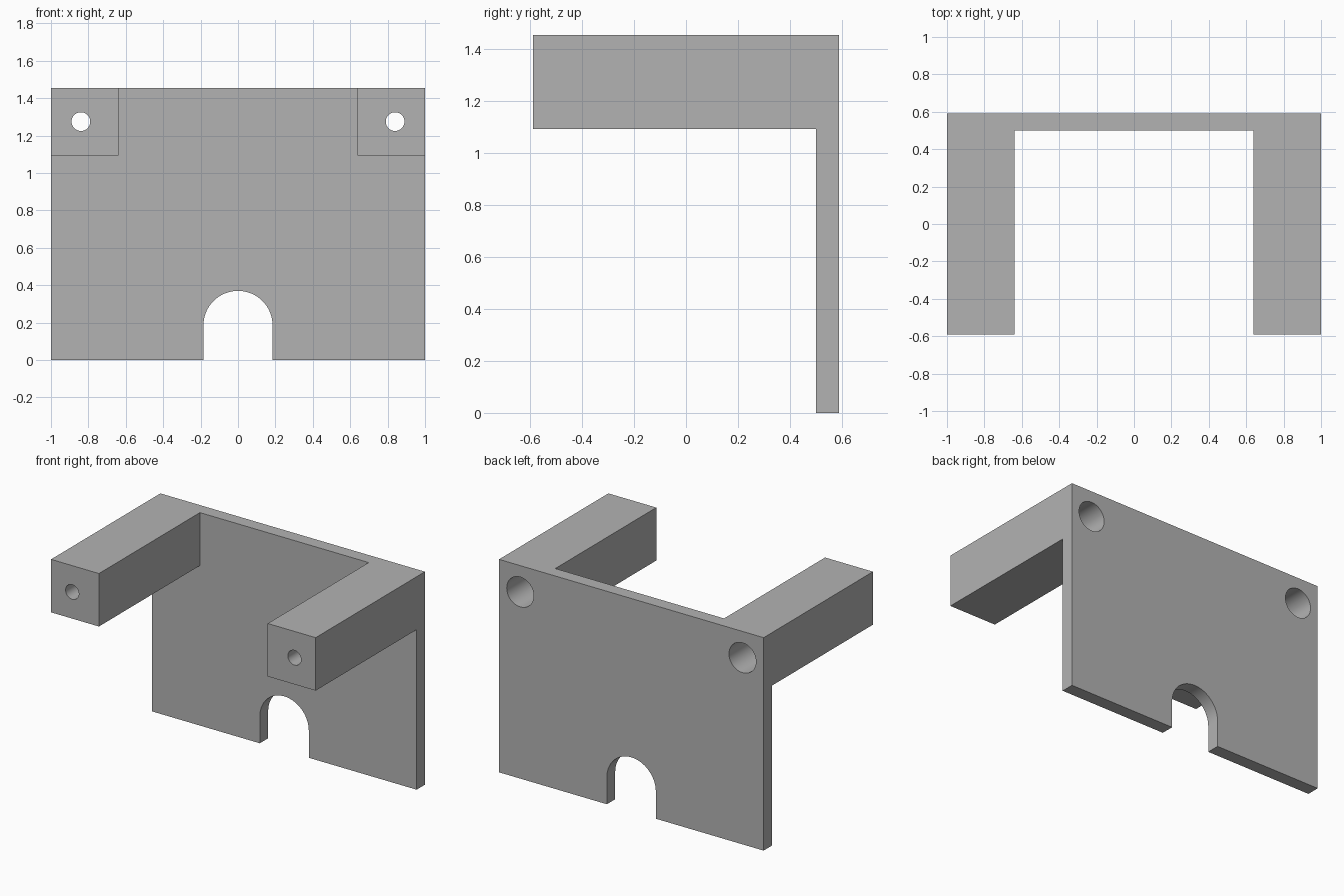
import bpy, bmesh
from math import pi, cos, sin
from mathutils import Matrix, Vector

if "Cube" in bpy.data.objects:
    bpy.data.objects.remove(bpy.data.objects["Cube"], do_unlink=True)

# Overall sizes
BACK, FRONT, TOP = 0.59, -0.59, 1.455
PLATE_FRONT = 0.5
ARM = 0.362
ARCH_R = 0.185
HOLE_X, HOLE_Z = 0.84, 1.275
BORE_END = -0.23

grey = bpy.data.materials.new("plain grey")
grey.use_nodes = True
colour = (0.45, 0.45, 0.45, 1)
grey.diffuse_color = colour
grey.node_tree.nodes["Principled BSDF"].inputs["Base Color"].default_value = colour


def make_object(name, bm):
    bmesh.ops.recalc_face_normals(bm, faces=bm.faces)
    mesh = bpy.data.meshes.new(name)
    bm.to_mesh(mesh)
    bm.free()
    mesh.materials.append(grey)
    obj = bpy.data.objects.new(name, mesh)
    bpy.context.collection.objects.link(obj)
    return obj


def extrude_outline(name, outline, y0, y1):
    """Extrude an x-z outline along y."""
    bm = bmesh.new()
    face = bm.faces.new([bm.verts.new((x, y0, z)) for x, z in outline])
    grown = bmesh.ops.extrude_face_region(bm, geom=[face])["geom"]
    moved = [v for v in grown if isinstance(v, bmesh.types.BMVert)]
    bmesh.ops.translate(bm, verts=moved, vec=(0, y1 - y0, 0))
    return make_object(name, bm)


def cylinder(name, x, z, radius, y0, y1):
    bm = bmesh.new()
    place = Matrix.Translation(Vector((x, (y0 + y1) / 2, z))) @ Matrix.Rotation(pi / 2, 4, "X")
    bmesh.ops.create_cone(bm, cap_ends=True, segments=64, radius1=radius,
                          radius2=radius, depth=y1 - y0, matrix=place)
    return make_object(name, bm)


def combine(target, tool, operation):
    bpy.context.view_layer.objects.active = target
    mod = target.modifiers.new(operation.lower(), "BOOLEAN")
    mod.operation, mod.solver, mod.object = operation, "EXACT", tool
    bpy.ops.object.modifier_apply(modifier=mod.name)
    bpy.data.objects.remove(tool, do_unlink=True)


# Back plate with the arched cable opening in its lower edge
arch = [(ARCH_R * cos(pi * i / 32), ARCH_R + ARCH_R * sin(pi * i / 32)) for i in range(33)]
outline = [(-1, 0), (-1, TOP), (1, TOP), (1, 0), (ARCH_R, 0)] + arch + [(-ARCH_R, 0)]
bracket = extrude_outline("mounting_bracket", outline, PLATE_FRONT, BACK)

# Square arms reaching forward from the upper corners
for side in (-1, 1):
    inner, outer = side * (1 - ARM), side
    square = [(inner, TOP - ARM), (outer, TOP - ARM), (outer, TOP), (inner, TOP)]
    arm = extrude_outline("arm", square, FRONT, (PLATE_FRONT + BACK) / 2)
    combine(bracket, arm, "UNION")

# Screw holes through the arms, with wide bores from the back
for side in (-1, 1):
    hole = cylinder("screw_hole", side * HOLE_X, HOLE_Z, 0.05, FRONT - 0.1, BACK + 0.1)
    combine(bracket, hole, "DIFFERENCE")
    bore = cylinder("screw_bore", side * HOLE_X, HOLE_Z, 0.102, BORE_END, BACK + 0.1)
    combine(bracket, bore, "DIFFERENCE")

# Smooth curved walls, keep edges sharp
bpy.ops.object.select_all(action="DESELECT")
bracket.select_set(True)
bpy.context.view_layer.objects.active = bracket
bpy.ops.object.shade_smooth_by_angle(angle=pi / 6)
